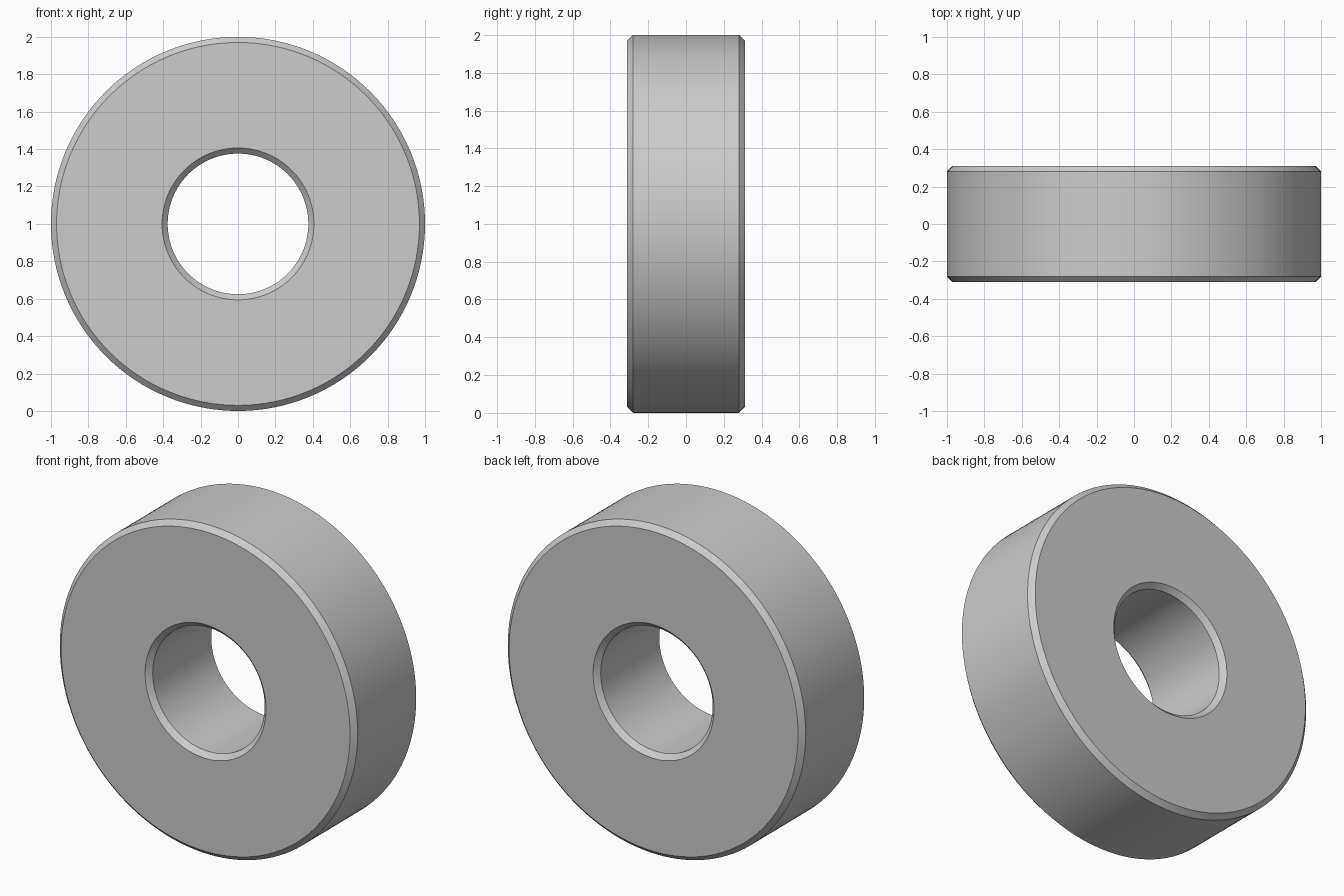
import bpy, bmesh
from math import sin, cos, tau

if "Cube" in bpy.data.objects:
    bpy.data.objects.remove(bpy.data.objects["Cube"])

SEGMENTS = 128
OUTER, BORE, HALF_WIDTH, CHAMFER = 1.0, 0.376, 0.311, 0.03

# Closed cross-section (radius, y), chamfered on all four edges
half = [(BORE, HALF_WIDTH - CHAMFER), (BORE + CHAMFER, HALF_WIDTH),
        (OUTER - CHAMFER, HALF_WIDTH), (OUTER, HALF_WIDTH - CHAMFER)]
profile = half + [(r, -y) for r, y in reversed(half)]

# Revolve the cross-section around the y axis
bm = bmesh.new()
rings = []
for i in range(SEGMENTS):
    a = tau * i / SEGMENTS
    rings.append([bm.verts.new((r * cos(a), y, OUTER + r * sin(a))) for r, y in profile])
n = len(profile)
for i in range(SEGMENTS):
    p, q = rings[i], rings[(i + 1) % SEGMENTS]
    for j in range(n):
        k = (j + 1) % n
        bm.faces.new((p[j], p[k], q[k], q[j]))
bmesh.ops.recalc_face_normals(bm, faces=bm.faces[:])

# Bearing ring object with crisp chamfer edges
mesh = bpy.data.meshes.new("bearing_ring")
bm.to_mesh(mesh)
bm.free()
ring = bpy.data.objects.new("bearing_ring", mesh)
bpy.context.collection.objects.link(ring)
bpy.context.view_layer.objects.active = ring
ring.select_set(True)
bpy.ops.object.shade_smooth_by_angle(angle=0.5)
